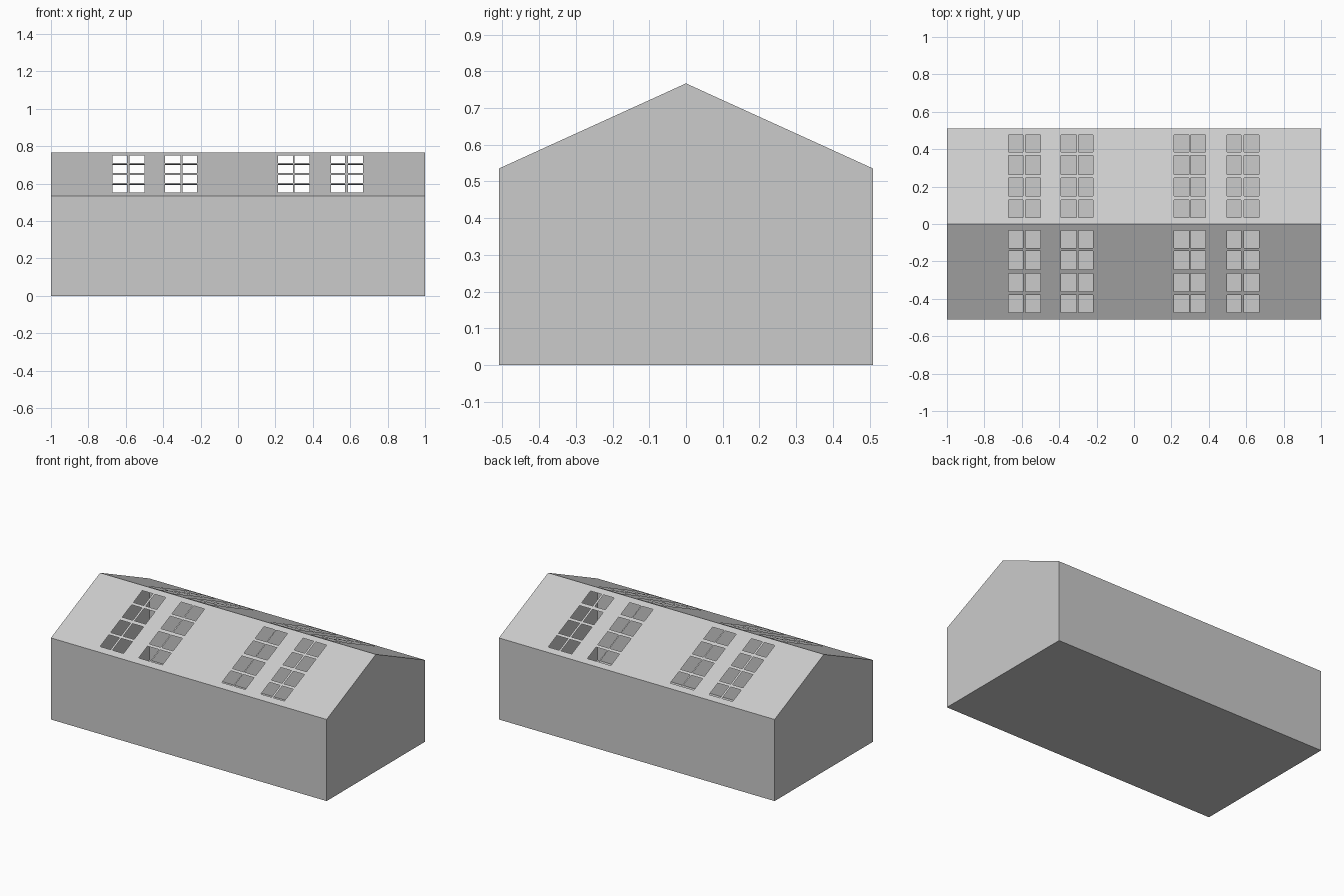
import bpy

if "Cube" in bpy.data.objects:
    bpy.data.objects.remove(bpy.data.objects["Cube"])

HALF_LEN, HALF_WID, EAVE, RIDGE = 1.0, 0.51, 0.535, 0.767

# window openings: spans along the length, and spans out from the ridge
COLUMNS = [(-0.67, -0.594), (-0.58, -0.50), (-0.39, -0.307), (-0.298, -0.218),
           (0.213, 0.295), (0.303, 0.383), (0.496, 0.573), (0.587, 0.667)]
ROWS = {-1: [(0.034, 0.127), (0.145, 0.242), (0.264, 0.362), (0.38, 0.472)],
        1: [(0.036, 0.128), (0.15, 0.246), (0.264, 0.367), (0.385, 0.475)]}


def add_object(name, verts, faces):
    mesh = bpy.data.meshes.new(name)
    mesh.from_pydata(verts, [], faces)
    ob = bpy.data.objects.new(name, mesh)
    bpy.context.collection.objects.link(ob)
    return ob


def roof_slope(name, side):
    """Thin sloped grid with the window cells left open."""
    rows = ROWS[side]
    xs = sorted({-HALF_LEN, HALF_LEN, *[x for span in COLUMNS for x in span]})
    ds = sorted({0.0, HALF_WID, *[d for span in rows for d in span]})
    slope = (RIDGE - EAVE) / HALF_WID
    verts = [(x, side * d, RIDGE - d * slope) for d in ds for x in xs]
    n = len(xs)
    faces = []
    for j in range(len(ds) - 1):
        for i in range(n - 1):
            if (xs[i], xs[i + 1]) in COLUMNS and (ds[j], ds[j + 1]) in rows:
                continue
            a = j * n + i
            quad = (a, a + 1, a + n + 1, a + n)
            faces.append(quad if side > 0 else quad[::-1])
    # faces wind so that normals point up and outward
    return add_object(name, verts, [f[::-1] for f in faces])


# walls and floor: gable profile at each end, open at the top
profile = [(-HALF_WID, 0), (HALF_WID, 0), (HALF_WID, EAVE), (0, RIDGE), (-HALF_WID, EAVE)]
verts = [(x, y, z) for x in (-HALF_LEN, HALF_LEN) for y, z in profile]
add_object("walls_and_floor", verts, [
    (4, 3, 2, 1, 0),      # left gable
    (5, 6, 7, 8, 9),      # right gable
    (0, 1, 6, 5),         # floor
    (1, 2, 7, 6),         # back wall
    (4, 0, 5, 9),         # front wall
])

# roof with skylight openings
roof_slope("front_roof", -1)
roof_slope("back_roof", 1)
